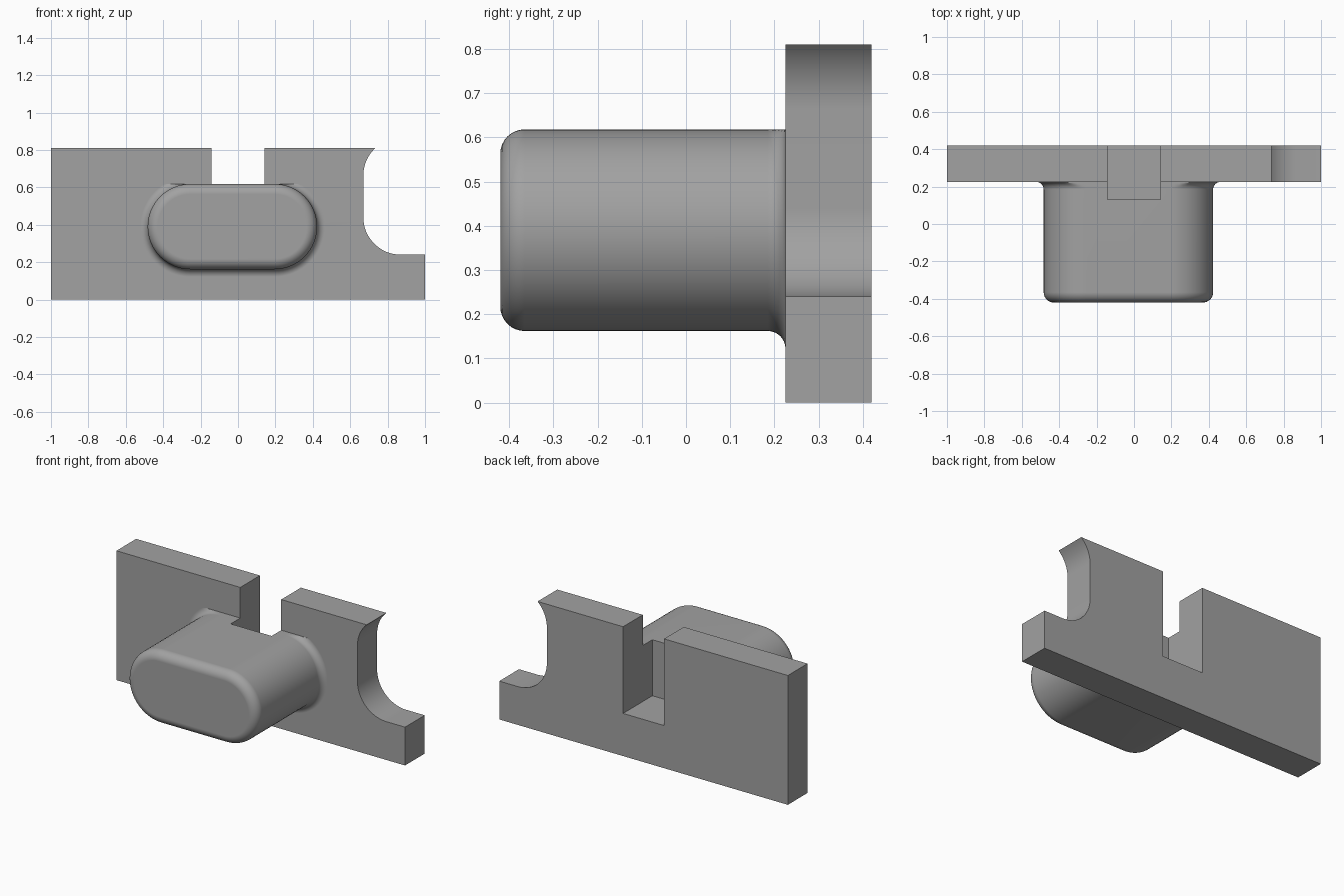
import bpy, bmesh, math

if "Cube" in bpy.data.objects:
    bpy.data.objects.remove(bpy.data.objects["Cube"])

grey = bpy.data.materials.new("mid grey")
grey.diffuse_color = (0.36, 0.36, 0.36, 1)
grey.use_nodes = True
grey.node_tree.nodes["Principled BSDF"].inputs["Base Color"].default_value = grey.diffuse_color

FRONT, BACK = 0.225, 0.42          # plate faces along y
TOP, MID, RAD = 0.618, 0.39, 0.228  # boss top, centre height, end radius


def make(name, rings):
    """Closed solid skinned over equal-length rings of points."""
    bm = bmesh.new()
    loops = [[bm.verts.new(p) for p in r] for r in rings]
    n = len(loops[0])
    for a, b in zip(loops, loops[1:]):
        for i in range(n):
            j = (i + 1) % n
            bm.faces.new((a[i], a[j], b[j], b[i]))
    bm.faces.new(loops[0][::-1])
    bm.faces.new(loops[-1])
    bmesh.ops.recalc_face_normals(bm, faces=bm.faces[:])
    me = bpy.data.meshes.new(name)
    bm.to_mesh(me)
    bm.free()
    me.materials.append(grey)
    ob = bpy.data.objects.new(name, me)
    bpy.context.collection.objects.link(ob)
    return ob


def extrude(name, outline, y0, y1):
    return make(name, [[(x, y, z) for x, z in outline] for y in (y0, y1)])


def arc(cx, cz, r, a0, a1, n):
    angles = [math.radians(a0 + (a1 - a0) * i / n) for i in range(n + 1)]
    return [(cx + r * math.cos(a), cz + r * math.sin(a)) for a in angles]


def stadium(offset, y):
    """Rounded boss section; the root fillet never rises above the boss top."""
    r = RAD + offset
    pts = arc(0.195, MID, r, -90, 90, 32) + arc(-0.255, MID, r, 90, 270, 32)
    return [(x, y, min(z, TOP)) for x, z in pts]


# Plate with the rounded notch on its right end
notch = arc(0.87, 0.44, 0.2, 270, 180, 16) + arc(0.87, 0.663, 0.2, 180, 132.7, 10)
plate = extrude("plate", [(-1, 0), (1, 0), (1, 0.24)] + notch + [(-1, 0.81)], FRONT, BACK)

# Boss with rounded front rim and a fillet where it meets the plate
edge, root, steps = 0.055, 0.04, 8
quarter = [math.pi / 2 * i / steps for i in range(steps + 1)]
rings = [stadium(edge * (math.sin(a) - 1), -0.42 + edge * (1 - math.cos(a))) for a in quarter]
rings += [stadium(root * (1 - math.cos(a)), FRONT - root + root * math.sin(a)) for a in quarter]
rings.append(stadium(root, 0.3))
boss = make("boss", rings)

# Slot cutter running through the plate into the boss
slot = extrude("slot_cutter", [(-0.142, 0.267), (0.142, 0.267), (0.142, 1), (-0.142, 1)], 0.13, 0.6)

# Join the boss and cut the slot
bpy.context.view_layer.objects.active = plate
plate.select_set(True)
for tool, op in ((boss, 'UNION'), (slot, 'DIFFERENCE')):
    mod = plate.modifiers.new(op.title(), 'BOOLEAN')
    mod.operation, mod.object, mod.solver = op, tool, 'EXACT'
    bpy.ops.object.modifier_apply(modifier=mod.name)
    bpy.data.objects.remove(tool)
plate.name = "plate_with_boss"

# Smooth curves, crisp corners
bpy.ops.object.shade_smooth_by_angle(angle=math.radians(30))
weighted = plate.modifiers.new("Weighted normals", 'WEIGHTED_NORMAL')
weighted.keep_sharp = True
